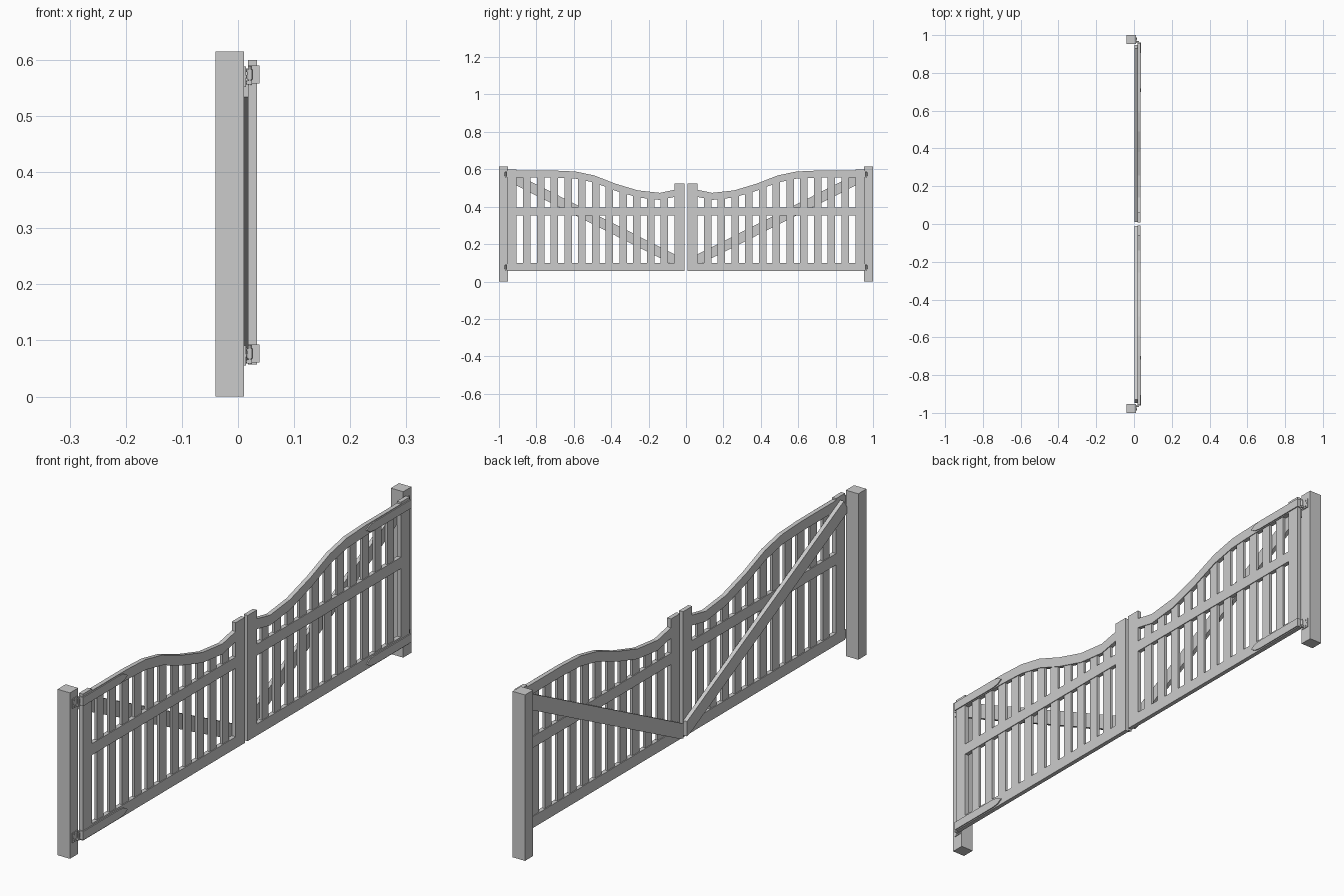
import bpy, bmesh, math

if "Cube" in bpy.data.objects:
    bpy.data.objects.remove(bpy.data.objects["Cube"])

def prism(name, pts, x0, x1):
    """Extrude a (y, z) outline along x."""
    bm = bmesh.new()
    a = [bm.verts.new((x0, y, z)) for y, z in pts]
    b = [bm.verts.new((x1, y, z)) for y, z in pts]
    n = len(pts)
    bm.faces.new(a)
    bm.faces.new(b[::-1])
    for i in range(n):
        j = (i + 1) % n
        bm.faces.new((a[i], b[i], b[j], a[j]))
    bmesh.ops.recalc_face_normals(bm, faces=bm.faces)
    me = bpy.data.meshes.new(name)
    bm.to_mesh(me)
    bm.free()
    ob = bpy.data.objects.new(name, me)
    bpy.context.collection.objects.link(ob)
    return ob

def box(name, y0, y1, z0, z1, x0, x1):
    return prism(name, [(y0, z0), (y1, z0), (y1, z1), (y0, z1)], x0, x1)

def rod(name, loc, r, depth, rot=(0, 0, 0)):
    bpy.ops.mesh.primitive_cylinder_add(vertices=12, radius=r, depth=depth, location=loc, rotation=rot)
    ob = bpy.context.object
    ob.name = name
    bpy.ops.object.shade_smooth_by_angle()
    return ob

# curved top rail, upper edge (y, z)
RAIL = [(.062, .49), (.14, .474), (.257, .487), (.38, .524), (.49, .567), (.59, .588), (.70, .593), (.905, .593)]
T = .038

def rail_z(y):
    for (y0, z0), (y1, z1) in zip(RAIL, RAIL[1:]):
        if y <= y1:
            return z0 + (z1 - z0) * (y - y0) / (y1 - y0)
    return RAIL[-1][1]

FX0, FX1 = .018, .034

for s, side in ((1, "left"), (-1, "right")):
    def P(name, pts, x0, x1):
        return prism(f"{name}_{side}", [(s * y, z) for y, z in pts], x0, x1)

    def B(name, y0, y1, z0, z1, x0=FX0, x1=FX1):
        return box(f"{name}_{side}", s * y0, s * y1, z0, z1, x0, x1)

    # post
    B("post", .952, 1.0, 0, .615, -.04, .011)

    # frame stiles and rails
    B("outer_stile", .905, .957, .057, .60)
    B("inner_stile", .008, .062, .057, .523)
    B("bottom_rail", .062, .905, .057, .10)
    B("middle_rail", .062, .905, .354, .396)
    P("top_rail", RAIL + [(y, z - T) for y, z in RAIL[::-1]], FX0, FX1)

    # slats
    gap, slat = .034, .0395
    for i in range(11):
        y0 = .062 + gap + i * (gap + slat)
        y1 = y0 + slat
        P(f"slat_{i}", [(y0, .08), (y1, .08), (y1, rail_z(y1) - .02), (y0, rail_z(y0) - .02)], .021, .031)

    # diagonal brace on the rear
    P("brace", [(.01, .064), (.03, .07), (.948, .534), (.948, .556), (.93, .585), (.01, .119)], .003, FX0)

    # strap hinges
    for c, level in ((.574, "upper"), (.077, "lower")):
        h = .016
        P(f"{level}_strap", [(.957, c - h), (.957, c + h), (.745, c + h), (.72, c + h * .75), (.70, c),
                             (.72, c - h * .75), (.745, c - h)], FX1, .038)
        B(f"{level}_strap_wrap", .957, .961, c - h, c + h, FX0, .038)
        rod(f"{level}_knuckle_{side}", (.021, s * .965, c), .005, .018)
        rod(f"{level}_pin_{side}", (.021, s * .965, c - .002), .003, .034)
        B(f"{level}_post_plate", .958, .988, c - .022, c + .014, .011, .014)
        B(f"{level}_pin_bracket", .961, .969, c - .018, c - .011, .012, .025)
        for dy, dz in ((.978, .007), (.984, -.004), (.978, -.015)):
            rod(f"{level}_screw_{side}", (.0145, s * dy, c + dz), .003, .003, (0, math.pi / 2, 0))
